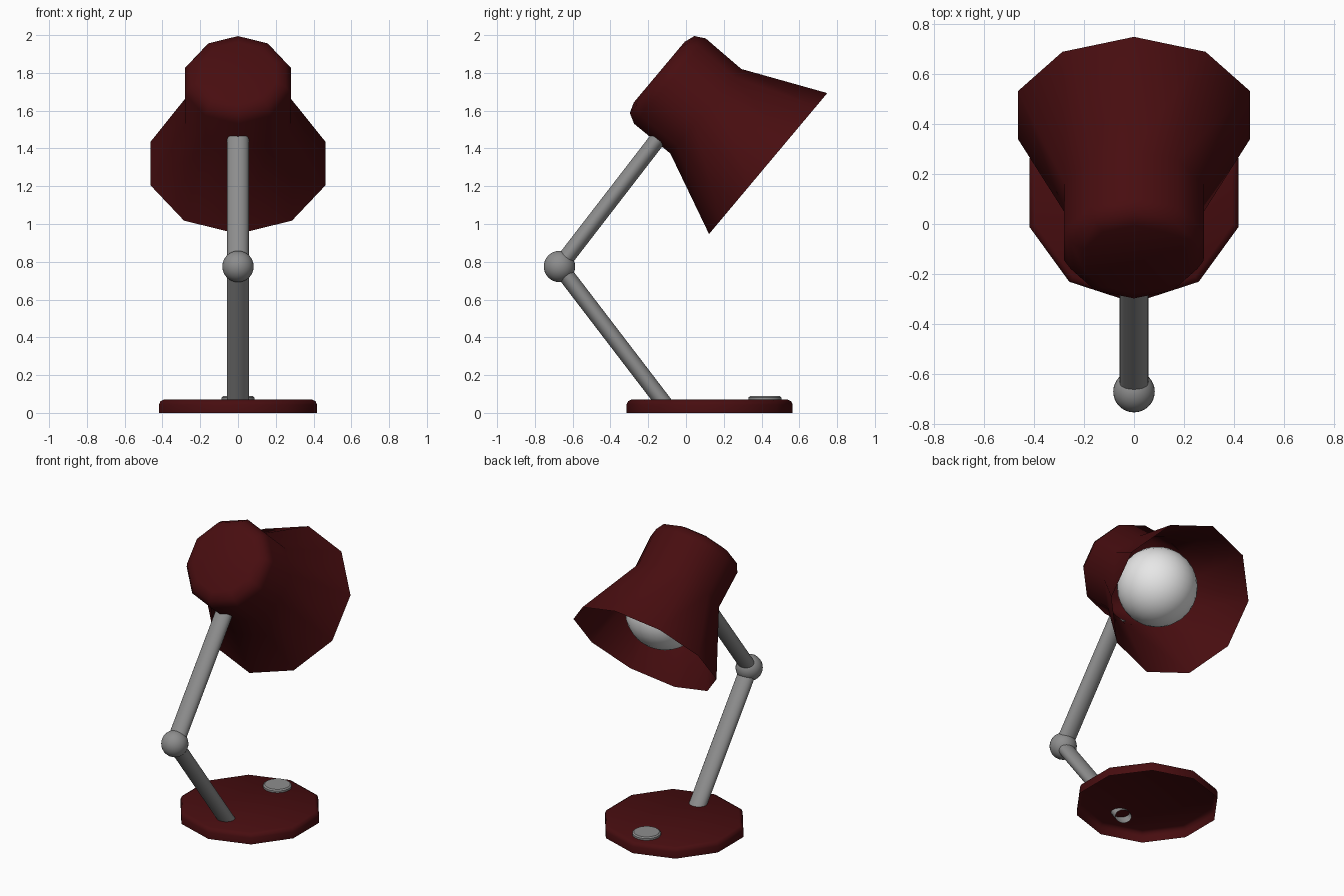
import bpy, bmesh
from math import sin, cos, pi, atan2, radians
from mathutils import Vector

cube = bpy.data.objects.get("Cube")
if cube:
    bpy.data.objects.remove(cube, do_unlink=True)


def material(name, rgb):
    m = bpy.data.materials.new(name)
    m.use_nodes = True
    m.diffuse_color = (*rgb, 1)
    m.node_tree.nodes["Principled BSDF"].inputs["Base Color"].default_value = (*rgb, 1)
    return m


RED = material("dark red enamel", (0.064, 0.004, 0.005))
GREY = material("grey metal", (0.27, 0.27, 0.27))
WHITE = material("white glass", (0.8, 0.8, 0.8))


def finish(bm, name, mat, location, tilt=0, angle=60):
    """Turn a bmesh into a smooth shaded object, tilted about the x axis."""
    mesh = bpy.data.meshes.new(name)
    bm.to_mesh(mesh)
    bm.free()
    mesh.materials.append(mat)
    obj = bpy.data.objects.new(name, mesh)
    bpy.context.collection.objects.link(obj)
    obj.location = location
    obj.rotation_euler.x = tilt
    bpy.ops.object.select_all(action='DESELECT')
    obj.select_set(True)
    bpy.context.view_layer.objects.active = obj
    bpy.ops.object.shade_smooth_by_angle(angle=radians(angle))
    return obj


def lathe(name, mat, profile, sides, location, tilt=0, angle=60):
    """Revolve (radius, height) points, open below and capped on top."""
    bm = bmesh.new()
    rings = [[bm.verts.new((r * sin(2 * pi * i / sides), r * cos(2 * pi * i / sides), z))
              for i in range(sides)] for r, z in profile]
    for low, high in zip(rings, rings[1:]):
        for i in range(sides):
            j = (i + 1) % sides
            bm.faces.new((low[j], low[i], high[i], high[j]))
    bm.faces.new(rings[-1][::-1])
    return finish(bm, name, mat, location, tilt, angle)


def ball(name, mat, radius, location):
    bm = bmesh.new()
    bmesh.ops.create_uvsphere(bm, u_segments=32, v_segments=16, radius=radius)
    return finish(bm, name, mat, location)


def arm(name, start, end):
    """Open oval tube between two points."""
    start, end = Vector(start), Vector(end)
    d = end - start
    bm = bmesh.new()
    bmesh.ops.create_cone(bm, cap_ends=False, segments=32, radius1=1, radius2=1, depth=d.length)
    bmesh.ops.scale(bm, vec=(0.057, 0.043, 1), verts=bm.verts)
    return finish(bm, name, GREY, (start + end) / 2, atan2(-d.y, d.z))


# Hollow ten-sided foot and its switch
lathe("base", RED, [(0.44, 0), (0.44, 0.043), (0.432, 0.061), (0.414, 0.07)], 10, (0, 0.125, 0))
lathe("switch_button", GREY, [(0.087, 0), (0.087, 0.012), (0.078, 0.019)], 32,
      (0, 0.418, 0.07), angle=30)

# Jointed arm
elbow = (0, -0.67, 0.775)
arm("lower_arm", (0, -0.1, 0.03), elbow)
arm("upper_arm", elbow, (0, -0.15, 1.449))
ball("elbow_joint", GREY, 0.083, elbow)

# Flared open shade, tilted forward, with the bulb on its axis
tilt = radians(50)
rim = Vector((0, 0.435, 1.32))
axis = Vector((0, -sin(tilt), cos(tilt)))
lathe("lamp_shade", RED, [(0.487, 0), (0.292, 0.431), (0.295, 0.679), (0.266, 0.733), (0.21, 0.753)],
      10, rim, tilt)
ball("bulb", WHITE, 0.245, rim + axis * 0.28)
